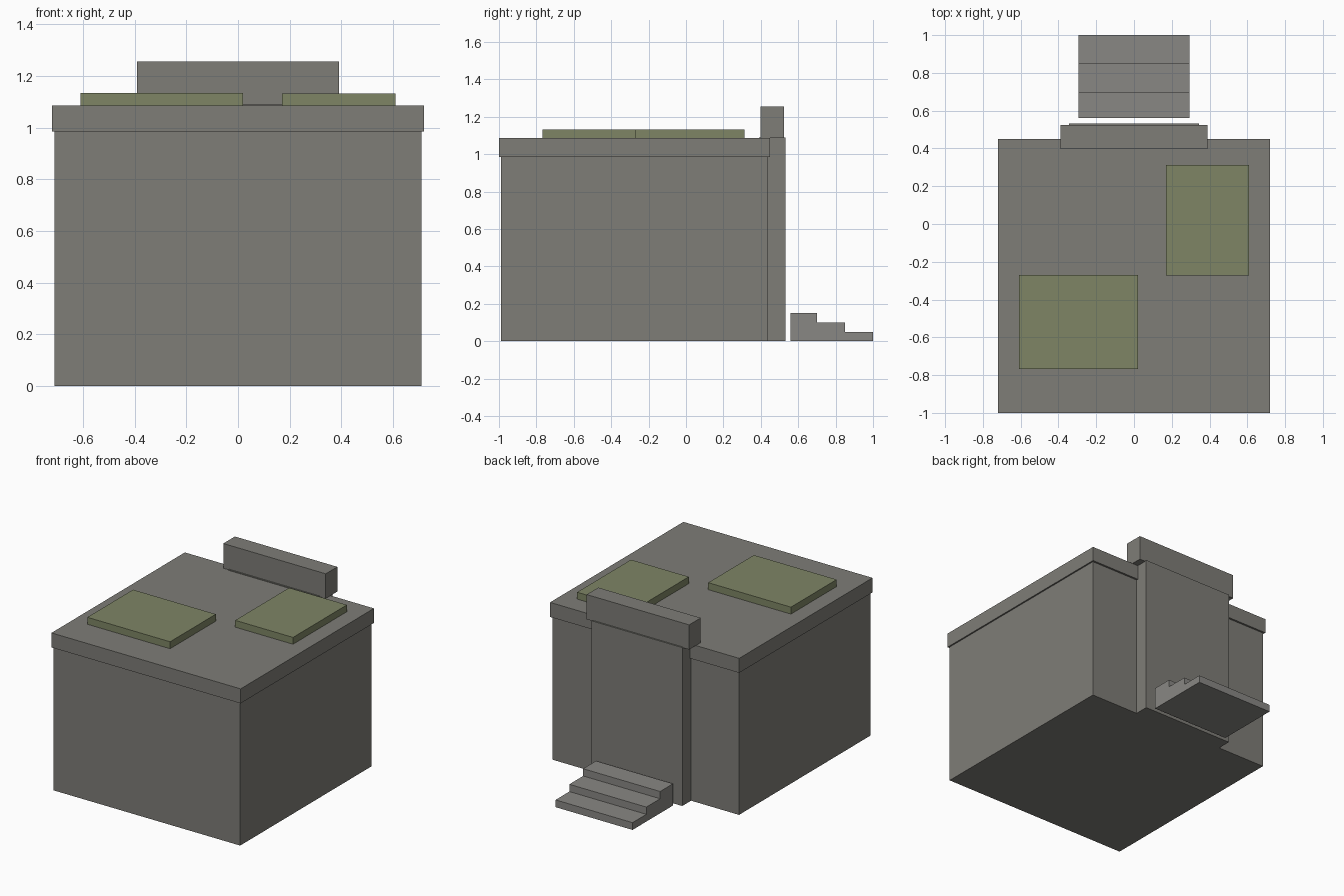
import bpy, bmesh
from mathutils import Vector

if "Cube" in bpy.data.objects:
    bpy.data.objects.remove(bpy.data.objects["Cube"])


def material(name, color):
    mat = bpy.data.materials.new(name)
    mat.diffuse_color = (*color, 1)
    mat.use_nodes = True
    mat.node_tree.nodes["Principled BSDF"].inputs["Base Color"].default_value = mat.diffuse_color
    return mat


def box(name, lo, hi, mat):
    lo, hi = Vector(lo), Vector(hi)
    bm = bmesh.new()
    bmesh.ops.create_cube(bm, size=1)
    bmesh.ops.scale(bm, vec=hi - lo, verts=bm.verts)
    mesh = bpy.data.meshes.new(name)
    bm.to_mesh(mesh)
    bm.free()
    mesh.materials.append(mat)
    obj = bpy.data.objects.new(name, mesh)
    obj.location = (lo + hi) / 2
    bpy.context.collection.objects.link(obj)
    return obj


concrete = material("concrete", (0.21, 0.205, 0.185))
step_stone = material("step_stone", (0.25, 0.245, 0.23))
moss = material("moss", (0.21, 0.235, 0.13))

# Main block and overhanging roof slab
box("main_block", (-0.71, -0.99, 0), (0.71, 0.437, 0.985), concrete)
box("roof_slab", (-0.72, -1.0, 0.985), (0.72, 0.45, 1.085), concrete)

# Rear entrance block with lintel above
box("entrance_block", (-0.345, 0.39, 0), (0.345, 0.533, 1.09), concrete)
box("entrance_lintel", (-0.39, 0.397, 1.085), (0.39, 0.523, 1.255), concrete)

# Steps descending away from the entrance
for i, (y0, y1) in enumerate([(0.85, 1.0), (0.70, 0.85), (0.56, 0.70)], 1):
    box(f"step_{i}", (-0.293, y0, 0), (0.293, y1, 0.05 * i), step_stone)

# Mossy roof patches
box("moss_patch_left", (-0.61, -0.767, 1.08), (0.02, -0.27, 1.133), moss)
box("moss_patch_right", (0.17, -0.273, 1.08), (0.61, 0.313, 1.132), moss)
